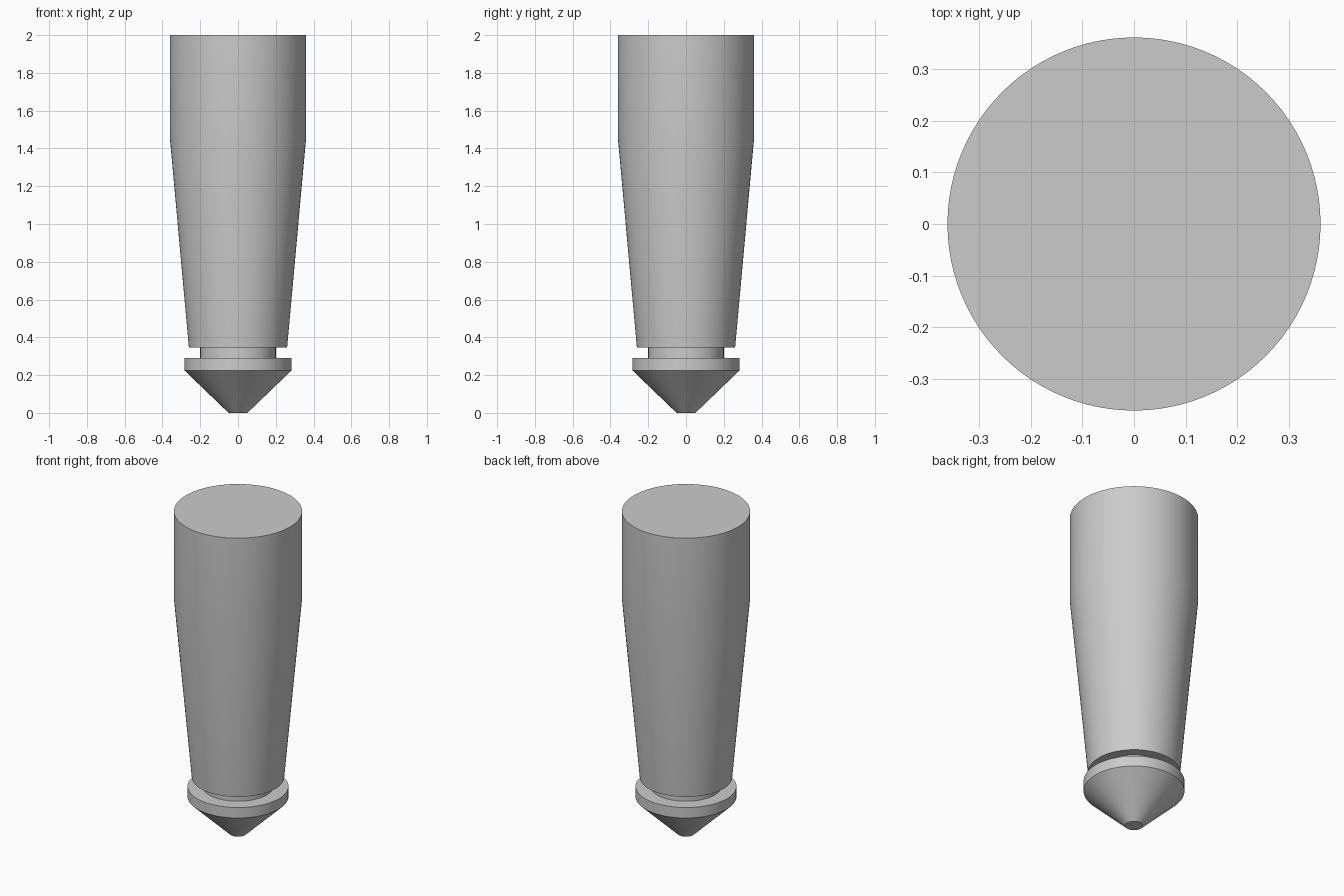
import bpy, bmesh, math

old = bpy.data.objects.get("Cube")
if old:
    bpy.data.objects.remove(old, do_unlink=True)

SEGMENTS = 96

grey = bpy.data.materials.new("plain grey")
grey.use_nodes = True
colour = (0.6, 0.6, 0.6, 1)
grey.diffuse_color = colour
grey.node_tree.nodes["Principled BSDF"].inputs["Base Color"].default_value = colour


def lathe(name, profile, capped=True):
    """Turn a (radius, height) profile, listed bottom to top, around z."""
    bm = bmesh.new()
    rings = []
    for r, z in profile:
        angles = [2 * math.pi * i / SEGMENTS for i in range(SEGMENTS)]
        rings.append([bm.verts.new((r * math.cos(a), r * math.sin(a), z)) for a in angles])
    for low, high in zip(rings, rings[1:]):
        for i in range(SEGMENTS):
            j = (i + 1) % SEGMENTS
            bm.faces.new((low[i], low[j], high[j], high[i]))
    if capped:
        bm.faces.new(rings[0][::-1])
        bm.faces.new(rings[-1])
    mesh = bpy.data.meshes.new(name)
    bm.to_mesh(mesh)
    bm.free()
    mesh.materials.append(grey)
    obj = bpy.data.objects.new(name, mesh)
    bpy.context.collection.objects.link(obj)
    bpy.ops.object.select_all(action="DESELECT")
    obj.select_set(True)
    bpy.context.view_layer.objects.active = obj
    bpy.ops.object.shade_smooth_by_angle(angle=math.radians(30))
    return obj


# Tapered shaft with a straight upper section
lathe("tapered_shaft", [(0.26, 0.345), (0.361, 1.46), (0.361, 2.0)])

# Narrow neck in the groove
lathe("neck", [(0.2, 0.29), (0.2, 0.345)], capped=False)

# Collar running into the blunt conical tip
lathe("collar_and_tip", [(0.05, 0.0), (0.284, 0.225), (0.284, 0.29)])
